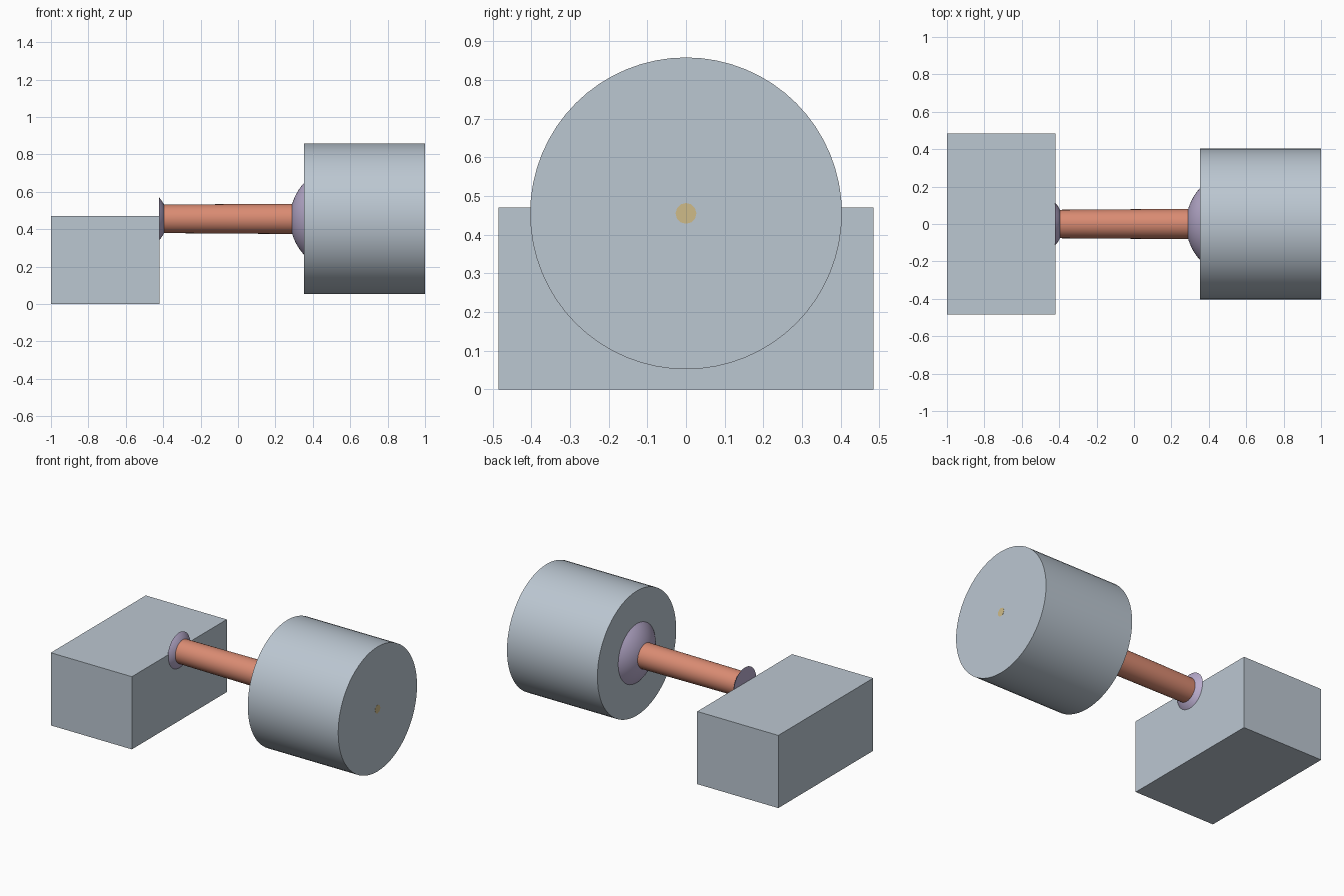
import bpy, math

cube = bpy.data.objects.get("Cube")
if cube:
    bpy.data.objects.remove(cube)

AXIS_Z = 0.455


def material(name, rgb):
    m = bpy.data.materials.new(name)
    m.use_nodes = True
    m.diffuse_color = (*rgb, 1)
    m.node_tree.nodes["Principled BSDF"].inputs["Base Color"].default_value = (*rgb, 1)
    return m


steel = material("pale steel", (0.50, 0.57, 0.64))
copper = material("copper", (0.70, 0.26, 0.17))
lilac = material("lilac", (0.48, 0.41, 0.61))
gold = material("gold", (0.62, 0.50, 0.25))


def lathe(name, profile, mat, sides=64):
    """Closed solid of revolution about the shaft axis from (x, radius) rings."""
    verts, faces = [], []
    for x, r in profile:
        for i in range(sides):
            a = math.tau * i / sides
            verts.append((x, r * math.cos(a), AXIS_Z + r * math.sin(a)))
    for k in range(len(profile) - 1):
        for i in range(sides):
            j = (i + 1) % sides
            lo, hi = k * sides, (k + 1) * sides
            faces.append((lo + i, hi + i, hi + j, lo + j))
    faces.append(tuple(range(sides)))
    faces.append(tuple(reversed(range(len(verts) - sides, len(verts)))))
    mesh = bpy.data.meshes.new(name)
    mesh.from_pydata(verts, [], [tuple(reversed(f)) for f in faces])
    mesh.materials.append(mat)
    ob = bpy.data.objects.new(name, mesh)
    bpy.context.collection.objects.link(ob)
    bpy.ops.object.select_all(action='DESELECT')
    ob.select_set(True)
    bpy.context.view_layer.objects.active = ob
    bpy.ops.object.shade_smooth_by_angle(angle=math.radians(30))
    return ob


def dome(base_x, radius, depth, direction, steps=10):
    """Rings of a shallow spherical cap, ordered along +x."""
    ball = (radius ** 2 + depth ** 2) / (2 * depth)
    spread = math.asin(radius / ball)
    rings = []
    for i in range(steps + 1):
        a = spread * (1 - 0.97 * i / steps)
        rise = ball * math.cos(a) - (ball - depth)
        rings.append((base_x + direction * rise, ball * math.sin(a)))
    return rings if direction > 0 else rings[::-1]


# Rectangular block
bpy.ops.mesh.primitive_cube_add(size=1, location=(-0.71, 0, 0.235))
block = bpy.context.object
block.name = "block"
block.scale = (0.58, 0.97, 0.47)
block.data.materials.append(steel)

# Drum
lathe("drum", [(0.352, 0.403), (0.999, 0.403)], steel)

# Shaft, slightly tapered, seated in both domes
lathe("shaft", [(-0.41, 0.076), (0.0, 0.079), (0.34, 0.081)], copper, 32)

# Domed collars where the shaft meets the block and the drum
lathe("block_collar", dome(-0.422, 0.115, 0.044, 1), lilac, 48)
lathe("drum_collar", dome(0.353, 0.192, 0.075, -1), lilac, 48)

# Fine pin running through the drum and showing at its outer face
lathe("pin", [(0.40, 0.027), (1.0, 0.027)], gold, 12)
